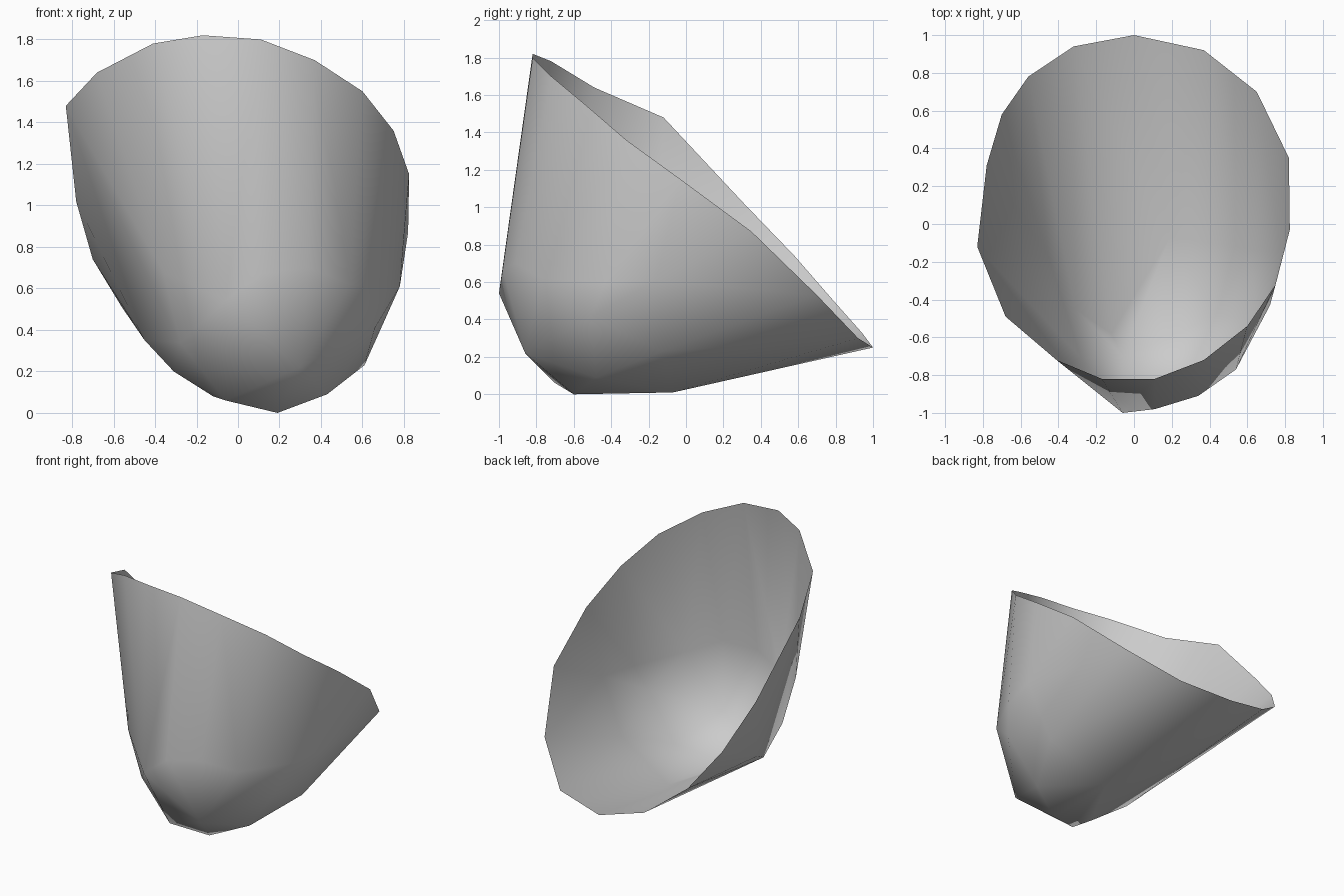
import bpy, bmesh, math
from mathutils import Vector

if "Cube" in bpy.data.objects:
    bpy.data.objects.remove(bpy.data.objects["Cube"])

# Rim loop of the open tilted bowl
rim = [(0, 1, .25), (.37, .92, .30), (.65, .70, .53), (.82, .35, .87),
       (.825, -.03, 1.15), (.75, -.32, 1.36), (.60, -.54, 1.55), (.37, -.72, 1.70),
       (.11, -.82, 1.80), (-.17, -.82, 1.82), (-.41, -.72, 1.78), (-.68, -.49, 1.64),
       (-.83, -.12, 1.48), (-.78, .31, 1.02), (-.70, .58, .74), (-.56, .78, .51),
       (-.32, .94, .33)]
# Belly and base corners
belly = [(-.06, -1, .54), (.11, -.98, .67), (.34, -.91, .70), (.54, -.77, .62),
         (.72, -.43, .60), (.78, -.16, .61), (.66, -.51, .41), (.30, -.86, .22),
         (.61, -.13, .23), (.43, -.48, .09), (.19, -.60, 0), (.19, -.07, .01),
         (-.06, -.70, .06), (-.12, -.58, .08), (-.31, -.45, .20), (-.45, -.18, .35),
         (-.28, -.71, .34), (-.36, -.75, .68)]

# Stretch a skin around the corners, then open the mouth
bm = bmesh.new()
rim_verts = {bm.verts.new(p) for p in rim}
for p in belly:
    bm.verts.new(p)
bmesh.ops.convex_hull(bm, input=bm.verts[:])
bmesh.ops.recalc_face_normals(bm, faces=bm.faces[:])
mouth = Vector((0, .65, .76))
lid = [f for f in bm.faces
       if all(v in rim_verts for v in f.verts) and f.normal.dot(mouth) > .3]
bmesh.ops.delete(bm, geom=lid, context='FACES')
bmesh.ops.delete(bm, geom=[v for v in bm.verts if not v.link_faces], context='VERTS')

mesh = bpy.data.meshes.new("bowl_shell")
bm.to_mesh(mesh)
bm.free()
bowl = bpy.data.objects.new("bowl_shell", mesh)
bpy.context.collection.objects.link(bowl)

# Plain grey finish
grey = bpy.data.materials.new("light_grey")
grey.diffuse_color = (.6, .6, .6, 1)
grey.use_nodes = True
grey.node_tree.nodes["Principled BSDF"].inputs["Base Color"].default_value = grey.diffuse_color
mesh.materials.append(grey)

# Soft sides, crisp base facets
bpy.context.view_layer.objects.active = bowl
bowl.select_set(True)
bpy.ops.object.shade_smooth_by_angle(angle=math.radians(35))
